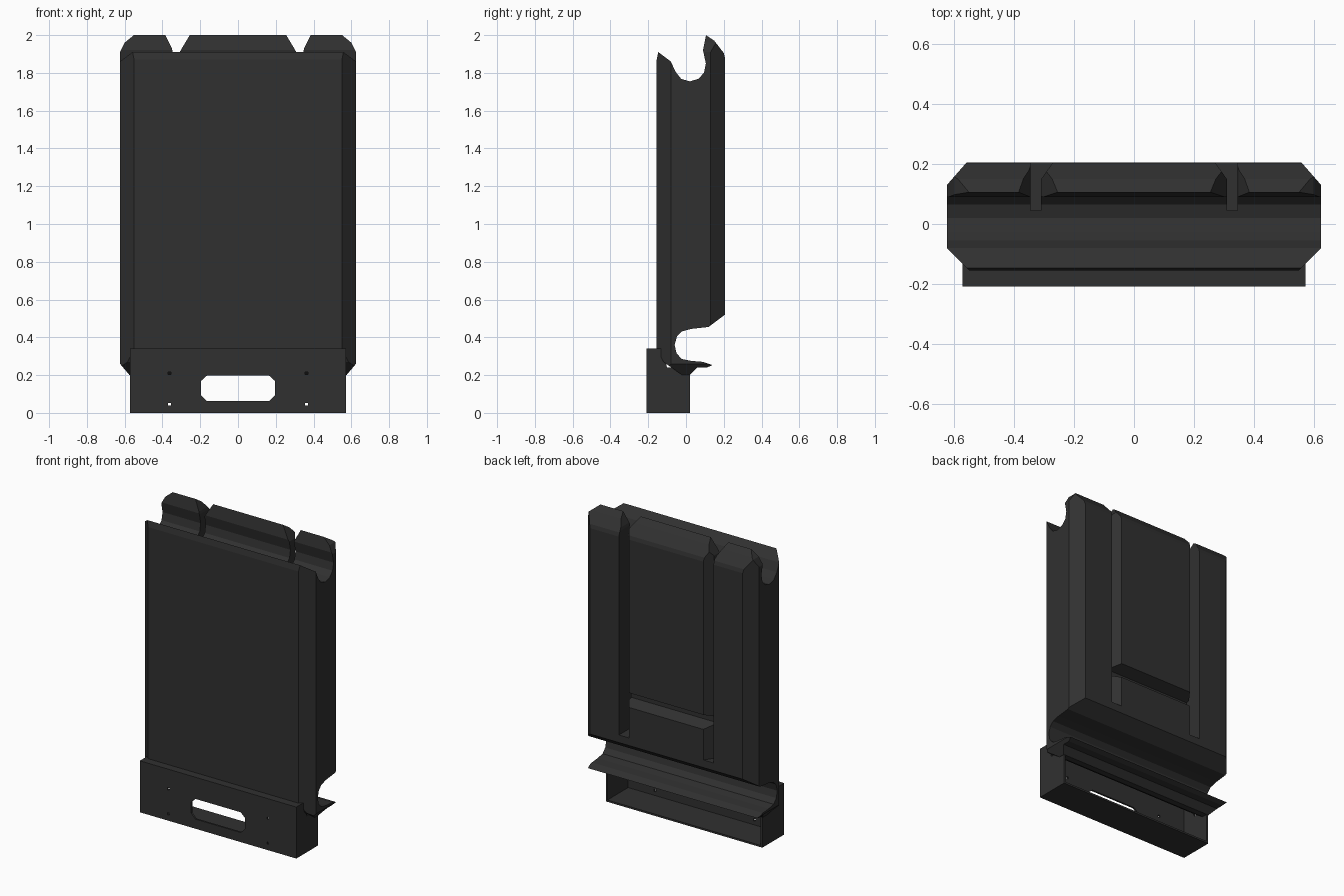
import bpy, bmesh
from mathutils import Vector

if "Cube" in bpy.data.objects:
    bpy.data.objects.remove(bpy.data.objects["Cube"])

mat = bpy.data.materials.new("dark_plastic")
mat.diffuse_color = (0.03, 0.03, 0.03, 1)
mat.use_nodes = True
mat.node_tree.nodes["Principled BSDF"].inputs["Base Color"].default_value = mat.diffuse_color


def prism(name, pts, axis, lo, hi):
    """Extrude a 2D outline along an axis; the points use the other two axes in order."""
    def place(p, t):
        v = list(p)
        v.insert("xyz".index(axis), t)
        return Vector(v)
    bm = bmesh.new()
    a = [bm.verts.new(place(p, lo)) for p in pts]
    b = [bm.verts.new(place(p, hi)) for p in pts]
    bm.faces.new(a)
    bm.faces.new(b[::-1])
    n = len(pts)
    for i in range(n):
        bm.faces.new((a[i], b[i], b[(i + 1) % n], a[(i + 1) % n]))
    bmesh.ops.recalc_face_normals(bm, faces=bm.faces[:])
    me = bpy.data.meshes.new(name)
    bm.to_mesh(me)
    bm.free()
    me.materials.append(mat)
    ob = bpy.data.objects.new(name, me)
    bpy.context.collection.objects.link(ob)
    return ob


def boolean(ob, cutter, op='DIFFERENCE'):
    mod = ob.modifiers.new("cut", 'BOOLEAN')
    mod.operation, mod.object, mod.solver = op, cutter, 'EXACT'
    bpy.context.view_layer.objects.active = ob
    bpy.ops.object.modifier_apply(modifier=mod.name)
    bpy.data.objects.remove(cutter, do_unlink=True)


def mirrored(half):
    return half + [(-x, z) for x, z in reversed(half)]


# Main body: side profile with a cradle at the top and another near the bottom
profile = [
    (-.155, .34), (-.155, 1.87), (-.147, 1.91), (-.08, 1.86), (-.055, 1.805),
    (-.025, 1.768), (.02, 1.755), (.065, 1.768), (.095, 1.80), (.105, 1.85),
    (.09, 1.92), (.106, 2.0), (.15, 1.97), (.20, 1.905), (.206, 1.88),
    (.206, .52), (.12, .455), (.03, .445), (-.02, .432), (-.048, .405),
    (-.06, .36), (-.05, .315), (-.022, .285), (.03, .275), (.09, .27),
    (.14, .253), (.11, .24), (.06, .24), (.02, .20), (-.02, .20), (-.12, .27)]
body = prism("body", profile, 'x', -.625, .625)

# Chamfer the vertical edges and the end corners
plan = mirrored([(.545, -.16), (.625, -.08), (.625, .13), (.555, .21)])
boolean(body, prism("plan_trim", plan, 'z', -.1, 2.2), 'INTERSECT')
outline = mirrored([(.57, .195), (.625, .26), (.625, 1.91), (.60, 1.96), (.545, 2.005)])
boolean(body, prism("front_trim", outline, 'y', -.4, .4), 'INTERSECT')

# Back grooves, flared at the top edge
for s in (-1, 1):
    groove = [(.31, .045), (.346, .045), (.346, .26), (.235, .26), (.27, .207), (.31, .15)]
    boolean(body, prism("groove", [(s * x, y) for x, y in groove], 'z', .57, 2.2))
    flare = [(.315, 1.90), (.343, 1.90), (.35, 1.93), (.385, 2.0), (.40, 2.03), (.237, 2.03)]
    boolean(body, prism("flare", [(s * x, z) for x, z in flare], 'y', .06, .4))

# Horizontal notch across the back panel
notch = [(.225, .765), (.13, .80), (.13, .84), (.225, .875)]
boolean(body, prism("notch", notch, 'x', -.328, .328))

# Base tray: front plate, floor and side walls, open at the back
tray_side = [(-.208, 0), (.02, 0), (.02, .24), (-.1, .24), (-.13, .34), (-.208, .34)]
tray = prism("base_tray", tray_side, 'x', -.572, .572)
inside = [(-.196, .012), (.1, .012), (.1, .3), (-.15, .328), (-.196, .328)]
boolean(tray, prism("tray_inside", inside, 'x', -.56, .56))

# Hand slot and screw holes through the front plate
slot = mirrored([(.165, .063), (.197, .095), (.197, .168), (.165, .197)])
boolean(tray, prism("slot", slot, 'y', -.3, -.15))
for x in (-.363, .363):
    for z in (.045, .21):
        r = .007
        hole = [(x - r, z - r), (x + r, z - r), (x + r, z + r), (x - r, z + r)]
        boolean(tray, prism("screw_hole", hole, 'y', -.3, -.15))
